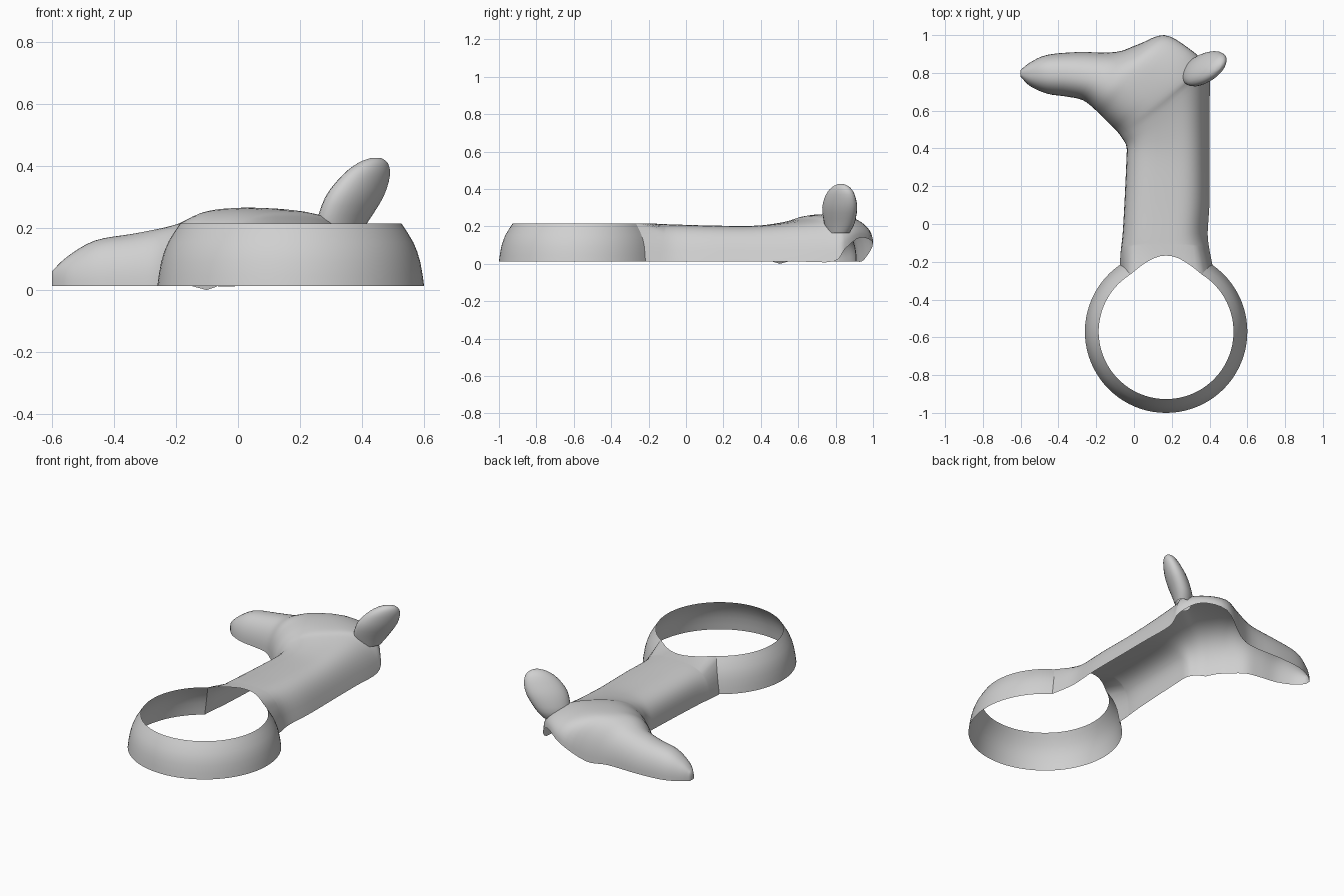
import bpy, math

cube = bpy.data.objects.get("Cube")
if cube:
    bpy.data.objects.remove(cube, do_unlink=True)

grey = bpy.data.materials.new("plain grey")
grey.use_nodes = True
grey.diffuse_color = (0.63, 0.63, 0.63, 1)
grey.node_tree.nodes["Principled BSDF"].inputs["Base Color"].default_value = (0.63, 0.63, 0.63, 1)

BASE = 0.013
RING_TOP = 0.215


def refine(rows, steps):
    """Smooth curve through a list of number tuples."""
    out = []
    for i in range(len(rows) - 1):
        p0, p1 = rows[max(i - 1, 0)], rows[i]
        p2, p3 = rows[i + 1], rows[min(i + 2, len(rows) - 1)]
        for s in range(steps):
            t = s / steps
            out.append([b + 0.5 * t * (c - a + t * (2*a - 5*b + 4*c - d + t * (3*(b - c) + d - a)))
                        for a, b, c, d in zip(p0, p1, p2, p3)])
    return out + [list(rows[-1])]


def sheet(name, rings, closed=False, cap=False):
    """Skin a list of equal-length point rows into a thin shell."""
    n = len(rings[0])
    verts = [p for ring in rings for p in ring]
    faces = []
    for r in range(len(rings) - 1):
        for k in range(n if closed else n - 1):
            j = (k + 1) % n
            faces.append((r*n + k, r*n + j, (r + 1)*n + j, (r + 1)*n + k))
    if cap:
        faces.append(tuple(range(len(verts) - n, len(verts))))
    mesh = bpy.data.meshes.new(name)
    mesh.from_pydata(verts, [], faces)
    mesh.materials.append(grey)
    obj = bpy.data.objects.new(name, mesh)
    bpy.context.collection.objects.link(obj)
    for o in bpy.context.selected_objects:
        o.select_set(False)
    obj.select_set(True)
    bpy.context.view_layer.objects.active = obj
    bpy.ops.object.shade_smooth_by_angle(angle=math.radians(50))


# Finger ring: curved band, open where the neck joins
profile = refine([(0.43, BASE), (0.418, 0.09), (0.395, 0.155), (0.357, RING_TOP)], 2)
band = []
for radius, z in profile:
    gap = math.radians(35 - 3 * z / RING_TOP)
    row = []
    for k in range(65):
        a = math.pi / 2 + gap + (2 * math.pi - 2 * gap) * k / 64
        row.append((0.17 + radius * math.cos(a), -0.57 + radius * math.sin(a), z))
    band.append(row)
sheet("ring_band", band)

# Neck mouth: up one end of the band, across the top in a bow, down the other end
left_end = [row[0] for row in band]
right_end = [row[-1] for row in band]
mouth = list(left_end)
for k in range(1, 12):
    t = k / 12
    bow = 0.1 * math.sin(math.pi * t)
    mouth.append(tuple(p + (q - p) * t + b for p, q, b in
                       zip(left_end[-1], right_end[-1], (0, bow, 0))))
mouth += right_end[::-1]

# Neck turning into the head: arches from inner edge to outer edge
# inner x, y, outer x, y, crest, outer edge height, inner and outer roundness, outer lean
arches = refine([
    (-0.07, -0.14, 0.40, -0.14, 0.212, BASE, 0.66, 0.6, 0.04),
    (-0.06, -0.05, 0.39, -0.05, 0.21, BASE, 0.62, 0.55, 0.05),
    (-0.05, 0.12, 0.40, 0.12, 0.205, BASE, 0.6, 0.55, 0.05),
    (-0.04, 0.34, 0.40, 0.36, 0.203, BASE, 0.62, 0.55, 0.05),
    (-0.04, 0.41, 0.40, 0.58, 0.216, BASE, 0.68, 0.58, 0.05),
    (-0.06, 0.45, 0.40, 0.79, 0.238, BASE, 0.75, 0.65, 0.04),
    (-0.085, 0.485, 0.38, 0.85, 0.255, 0.08, 0.8, 0.75, 0.01),
    (-0.12, 0.52, 0.29, 0.93, 0.264, 0.14, 0.82, 0.85, 0),
    (-0.16, 0.56, 0.16, 1.0, 0.265, 0.11, 0.84, 0.9, 0),
    (-0.20, 0.60, 0.02, 0.95, 0.253, 0.02, 0.85, 0.9, 0),
    (-0.27, 0.655, -0.10, 0.91, 0.213, BASE, 0.88, 0.9, 0),
    (-0.36, 0.675, -0.30, 0.91, 0.183, BASE, 0.9, 0.9, 0),
    (-0.46, 0.69, -0.46, 0.895, 0.16, BASE, 0.9, 0.85, 0),
    (-0.55, 0.73, -0.55, 0.855, 0.108, BASE, 0.85, 0.8, 0),
    (-0.60, 0.78, -0.60, 0.815, 0.06, BASE, 0.6, 0.7, 0)], 4)
shell = [mouth]
n = len(mouth) - 1
for i, (ax, ay, bx, by, crest, edge, e_in, e_out, lean) in enumerate(arches):
    dip = BASE * max(0, 1 - abs(i - 26) / 5)   # slight droop of the jaw edge
    row = []
    for k in range(n + 1):
        a = math.pi * k / n
        c, s = math.cos(a), max(math.sin(a), 0)
        e = e_in if c > 0 else e_out
        u = 0.5 - 0.5 * math.copysign(abs(c) ** e, c)
        rise = s ** e
        low = BASE - dip * (1 - u) + (edge - BASE) * u
        bow = 0.03 * s * max(0, 1 - i / 4)
        x = ax + (bx - ax) * u - lean * rise * max(0, 2 * u - 1)
        row.append((x, ay + (by - ay) * u + bow, low + (crest - low) * rise))
    shell.append(row)
sheet("neck_and_head", shell, cap=True)

# Ear: flattened leaf set diagonally, leaning outward; centre x, y, z, half length and half thickness
ear_path = refine([
    (0.325, 0.815, 0.165, 0.07, 0.045),
    (0.335, 0.82, 0.215, 0.1, 0.058),
    (0.375, 0.822, 0.30, 0.118, 0.063),
    (0.413, 0.825, 0.37, 0.098, 0.05),
    (0.435, 0.828, 0.41, 0.06, 0.032),
    (0.445, 0.828, 0.426, 0.02, 0.01)], 3)
ear = []
for x, y, z, length, thick in ear_path:
    row = []
    for k in range(24):
        a = 2 * math.pi * k / 24
        p, q = length * math.cos(a), thick * math.sin(a)
        row.append((x + 0.7 * (p - q), y + 0.7 * (p + q), z))
    ear.append(row)
sheet("ear", ear, closed=True, cap=True)
